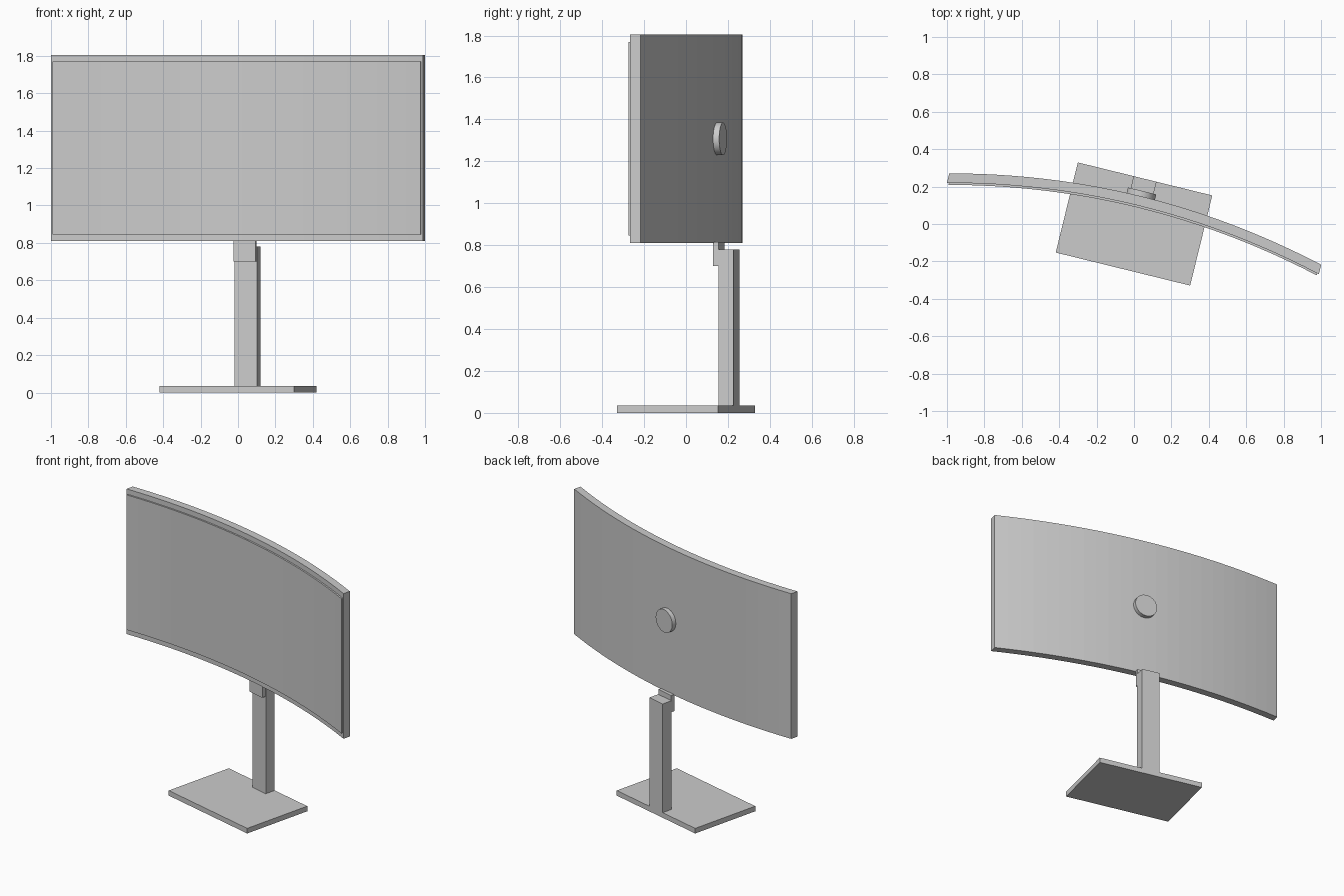
import bpy, bmesh, math
from mathutils import Matrix

if "Cube" in bpy.data.objects:
    bpy.data.objects.remove(bpy.data.objects["Cube"])

TURN = Matrix.Rotation(math.radians(-13.8), 4, 'Z')  # whole monitor is swivelled


def finish(name, bm):
    bmesh.ops.recalc_face_normals(bm, faces=bm.faces)
    bm.transform(TURN)
    mesh = bpy.data.meshes.new(name)
    bm.to_mesh(mesh)
    bm.free()
    ob = bpy.data.objects.new(name, mesh)
    bpy.context.collection.objects.link(ob)
    return ob


def box(name, x, y, z):
    bm = bmesh.new()
    size = [b - a for a, b in (x, y, z)]
    mid = [(a + b) / 2 for a, b in (x, y, z)]
    bmesh.ops.create_cube(bm, size=1, matrix=Matrix.Translation(mid) @ Matrix.Diagonal((*size, 1)))
    return finish(name, bm)


def back_curve(x):
    return 0.153 - 0.12 * x * x


def curved_slab(name, half, front, back, z0, z1, n=24):
    # outline seen from above, extruded upwards
    xs = [-half + 2 * half * i / n for i in range(n + 1)]
    outline = [(x, back_curve(x) - front) for x in xs]
    outline += [(x, back_curve(x) - back) for x in reversed(xs)]
    bm = bmesh.new()
    rings = [[bm.verts.new((x, y, z)) for x, y in outline] for z in (z0, z1)]
    low, high = rings
    m = len(outline)
    for i in range(m):
        j = (i + 1) % m
        bm.faces.new((low[i], low[j], high[j], high[i]))
    for r in rings:
        for i in range(n):
            bm.faces.new((r[i], r[i + 1], r[m - 2 - i], r[m - 1 - i]))
    return finish(name, bm)


# Stand
box("base_plate", (-0.37, 0.37), (-0.248, 0.248), (0, 0.035))
box("stand_column", (-0.063, 0.063), (0.174, 0.248), (0.035, 0.78))
box("mount_bracket", (-0.06, 0.06), (0.148, 0.175), (0.70, 0.815))

# Curved housing and the display panel standing slightly proud of it
curved_slab("screen_housing", 1.0236, 0.052, 0.0, 0.81, 1.805)
curved_slab("display_panel", 1.0136, 0.063, 0.045, 0.845, 1.77)

# Round disc on the back
bm = bmesh.new()
bmesh.ops.create_cone(bm, cap_ends=True, segments=32, radius1=0.078, radius2=0.078, depth=0.042,
                      matrix=Matrix.Translation((0, 0.161, 1.307)) @ Matrix.Rotation(math.pi / 2, 4, 'X'))
disc = finish("rear_disc", bm)
bpy.context.view_layer.objects.active = disc
disc.select_set(True)
bpy.ops.object.shade_smooth_by_angle()
